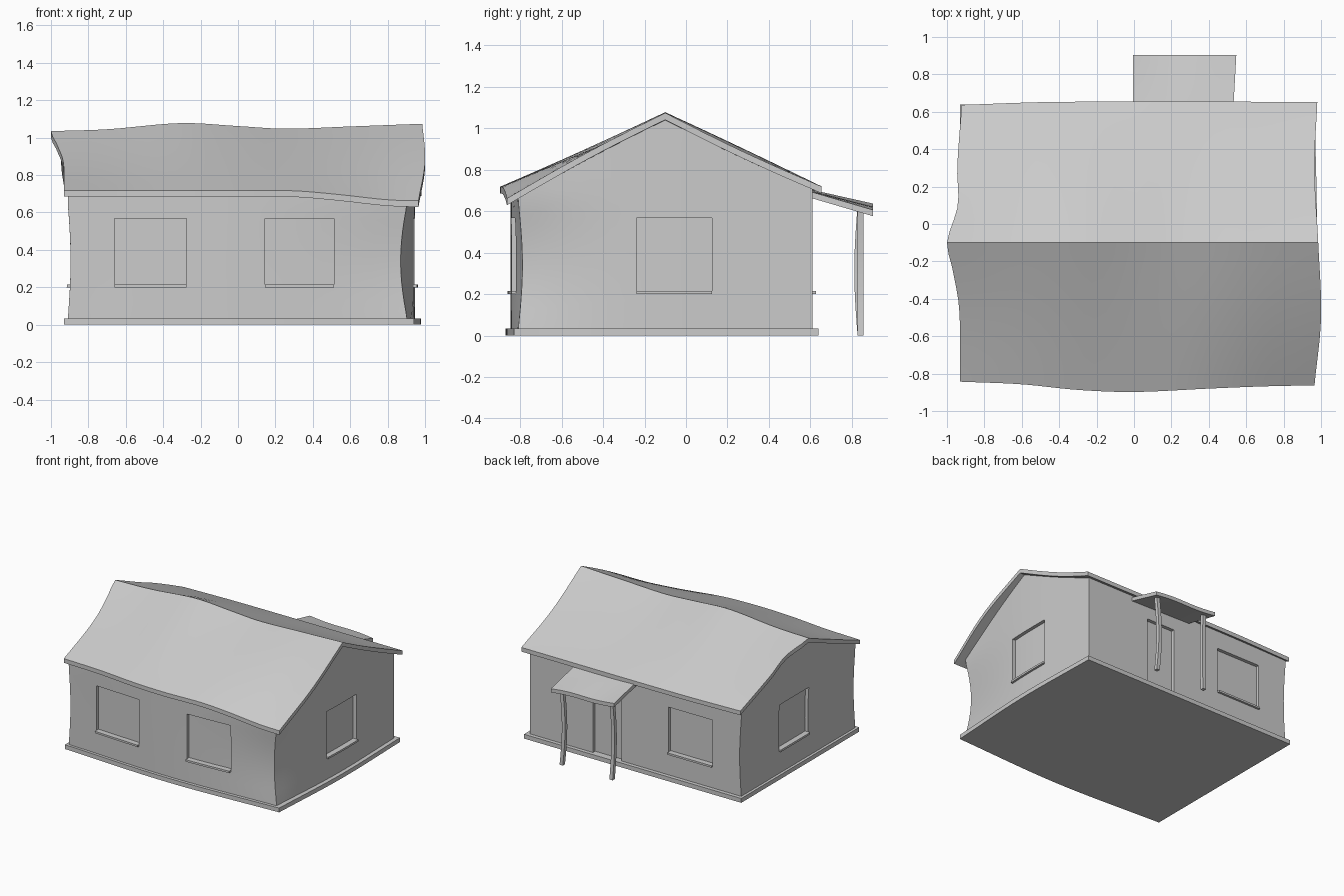
import bpy, bmesh
from math import sin, pi

if "Cube" in bpy.data.objects:
    bpy.data.objects.remove(bpy.data.objects["Cube"])


def lerp(a, b, t):
    return a + (b - a) * t


def curve(pts):
    """Smooth curve through (position, value) points."""
    def slope(i):
        a, b = pts[max(i - 1, 0)], pts[min(i + 1, len(pts) - 1)]
        return (b[1] - a[1]) / (b[0] - a[0])

    def f(x):
        x = min(max(x, pts[0][0]), pts[-1][0])
        i = 0
        while i < len(pts) - 2 and x > pts[i + 1][0]:
            i += 1
        (x0, y0), (x1, y1) = pts[i], pts[i + 1]
        h = x1 - x0
        t = (x - x0) / h
        return ((2*t**3 - 3*t*t + 1) * y0 + (t**3 - 2*t*t + t) * h * slope(i)
                + (3*t*t - 2*t**3) * y1 + (t**3 - t*t) * h * slope(i + 1))
    return f


def smooth(ob):
    bpy.ops.object.select_all(action='DESELECT')
    ob.select_set(True)
    bpy.context.view_layer.objects.active = ob
    bpy.ops.object.shade_smooth_by_angle()


def block(name, shape, cuts):
    """Subdivided box whose (u, v, w) in 0..1 is bent by shape()."""
    bm = bmesh.new()
    bmesh.ops.create_cube(bm, size=1)
    for axis, n in enumerate(cuts):
        if n:
            edges = [e for e in bm.edges
                     if abs(e.verts[0].co[axis] - e.verts[1].co[axis]) > 0.5]
            bmesh.ops.subdivide_edges(bm, edges=edges, cuts=n, use_grid_fill=True)
    for v in bm.verts:
        v.co = shape(*(c + 0.5 for c in v.co))
    bmesh.ops.recalc_face_normals(bm, faces=bm.faces)
    mesh = bpy.data.meshes.new(name)
    bm.to_mesh(mesh)
    bm.free()
    ob = bpy.data.objects.new(name, mesh)
    bpy.context.collection.objects.link(ob)
    smooth(ob)
    return ob


# Roof outline: wavy ridge, eaves and gable ends
RIDGE = -0.1
ridge_z = curve([(-1, 1.035), (-.7, 1.045), (-.3, 1.078), (0, 1.062), (.25, 1.048), (.6, 1.06), (1, 1.075)])
front_z = curve([(-1, .718), (0, .718), (.3, .716), (.55, .695), (.8, .668), (1, .662)])
front_y = curve([(-.93, -.843), (-.6, -.857), (-.3, -.887), (0, -.898), (.4, -.88), (.7, -.868), (1, -.862)])
back_y = curve([(-.92, .637), (-.4, .653), (1, .653)])
roof_l = curve([(-.85, -.93), (-.45, -.935), (-.22, -.975), (-.1, -1), (.1, -.942), (.3, -.945), (.65, -.92)])
roof_r = curve([(-.86, .965), (-.5, 1), (-.1, .985), (.3, .965), (.65, .98)])
THICK = 0.033


def roof_top(x, y):
    if y < RIDGE:
        t = (RIDGE - y) / (RIDGE - front_y(x))
        return lerp(ridge_z(x), front_z(x), t) + 0.012 * x * sin(pi * min(t, 1))
    t = (y - RIDGE) / (back_y(x) - RIDGE)
    return lerp(ridge_z(x), .72, t) - 0.01 * x * sin(pi * min(t, 1))


def split(v, front, back):
    """v = 0.5 always lands on the ridge."""
    return lerp(front, RIDGE, 2 * v) if v < .5 else lerp(RIDGE, back, 2 * v - 1)


def roof_shape(u, v, w):
    x = lerp(-.94, .98, u)
    y = split(v, front_y(x), back_y(x))
    x = lerp(roof_l(y), roof_r(y), u)
    y = split(v, front_y(x), back_y(x))
    return x, y, roof_top(x, y) - THICK * (1 - w)


block("roof", roof_shape, (31, 23, 0))

# Base slab
base_front = curve([(-.93, -.83), (0, -.87), (.94, -.83)])
base_right = curve([(-.83, .94), (-.1, .977), (.64, .965)])


def base_shape(u, v, w):
    x = lerp(-.93, lerp(.94, .965, v), u)
    y = lerp(base_front(x), .64, v)
    return lerp(-.93, base_right(y), u), y, .034 * w


block("base", base_shape, (15, 15, 0))

# Wall surfaces: bowed in plan, corners pinched at mid height
wall_front0 = curve([(-.9, -.81), (0, -.846), (.9, -.81)])
wall_right0 = curve([(-.81, .905), (-.1, .945), (.61, .933)])


def bow(z):
    return sin(pi * min(max((z - .03) / .62, 0), 1))


def wall_front(x, z):
    return wall_front0(x) + .024 * bow(z) * max(x, 0) ** 2


def wall_right(y, z):
    corner = min(max((-.1 - y) / .7, 0), 1)
    return wall_right0(y) - .038 * bow(z) * corner ** 2


def wall_left(y, z):
    return -.91 + .015 * bow(z)


def wall_shape(u, v, w):
    x = lerp(-.9, .93, u)
    y = split(v, -.82, .61)
    z = lerp(.02, roof_top(x, y) - .028, w)
    y = split(v, wall_front(x, z), .61)
    return lerp(wall_left(y, z), wall_right(y, z), u), y, z


walls = block("walls", wall_shape, (23, 15, 11))

# Surface coordinates: s along the wall, z up, d outwards
SIDES = {
    "front": lambda s, z, d: (s, wall_front(s, z) - d, z),
    "back": lambda s, z, d: (s, .61 + d, z),
    "right": lambda s, z, d: (wall_right(s, z) + d, s, z),
    "left": lambda s, z, d: (wall_left(s, z) - d, s, z),
}


def panel(name, side, s0, s1, z0, z1, d0, d1, n=5):
    f = SIDES[side]
    return block(name, lambda u, v, w: f(lerp(s0, s1, u), lerp(z0, z1, w), lerp(d0, d1, v)), (n, 0, n))


# Recessed windows with sills, and a recessed door
OPENINGS = [
    ("front", -.66, -.275, .2), ("front", .145, .512, .2),
    ("right", -.24, .125, .2), ("left", -.24, .125, .2),
    ("back", -.66, -.275, .2), ("back", .135, .385, .034),
]
for side, s0, s1, z0 in OPENINGS:
    cutter = panel("cutter", side, s0, s1, z0, .568, -.027, .06)
    cutter.hide_render = True
    mod = walls.modifiers.new("opening", 'BOOLEAN')
    mod.operation = 'DIFFERENCE'
    mod.solver = 'EXACT'
    mod.object = cutter
    bpy.ops.object.select_all(action='DESELECT')
    bpy.context.view_layer.objects.active = walls
    walls.select_set(True)
    bpy.ops.object.modifier_apply(modifier=mod.name)
    bpy.data.objects.remove(cutter)
    if z0 > .1:
        panel(side + "_window_sill", side, s0, s1, z0, z0 + .015, -.027, .017)
smooth(walls)


# Porch roof, higher on its inner end
def porch_shape(u, v, w):
    x = lerp(-.005, lerp(.53, .547, v), u)
    top = lerp(lerp(.705, .695, u), lerp(.637, .606, u), v) - .006 * sin(2 * pi * u) * v
    return x, lerp(.6, .903, v), top - .03 * (1 - w)


block("porch_roof", porch_shape, (9, 5, 0))

# Crooked porch posts
for name, px, bend_x, bend_y in (("porch_post_left", .49, -.02, 0), ("porch_post_right", .055, -.006, -.016)):
    top = lerp(.645, .612, px / .54) - .015
    block(name, lambda u, v, w: (px + lerp(-.014, .014, u) + bend_x * sin(pi * w),
                                 .842 + lerp(-.014, .014, v) + bend_y * sin(pi * w),
                                 top * w), (0, 0, 9))
